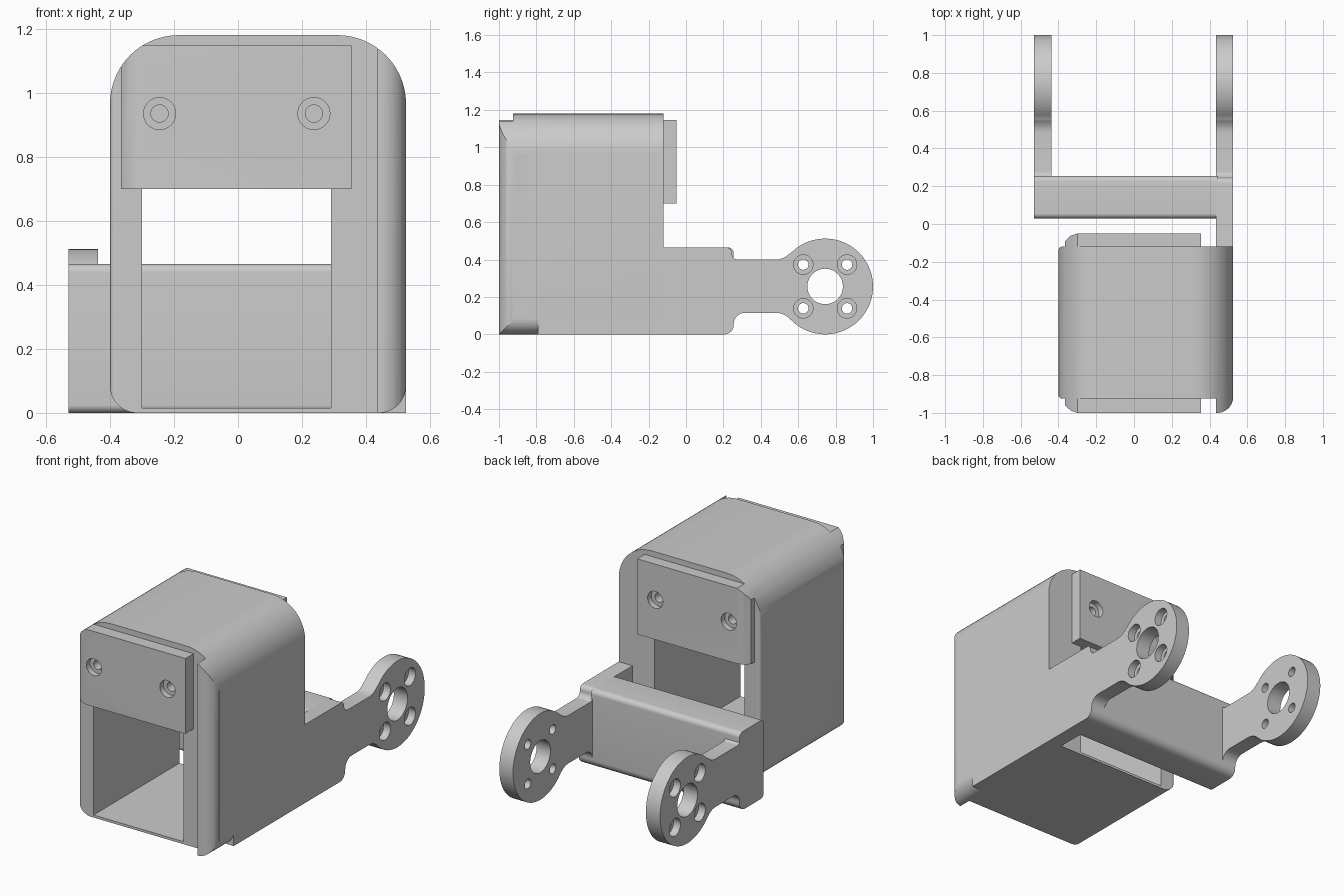
import bpy, bmesh
from math import sin, cos, radians
from mathutils import Vector

if "Cube" in bpy.data.objects:
    bpy.data.objects.remove(bpy.data.objects["Cube"])

grey = bpy.data.materials.new("light grey plastic")
grey.use_nodes = True
GREY = (0.6, 0.6, 0.6, 1)
grey.diffuse_color = GREY
grey.node_tree.nodes["Principled BSDF"].inputs["Base Color"].default_value = GREY


def arc(cx, cy, r, start, end, steps):
    """Points on a circular arc, angles in degrees."""
    angles = [radians(start + (end - start) * i / steps) for i in range(steps + 1)]
    return [(cx + r * cos(a), cy + r * sin(a)) for a in angles]


def rounded(corners, steps=10):
    """Polygon from (u, v, radius) corners; radius 0 keeps a corner sharp."""
    out = []
    for i, (u, v, r) in enumerate(corners):
        p = Vector((u, v))
        if r == 0:
            out.append((u, v))
            continue
        a = (Vector(corners[i - 1][:2]) - p).normalized()
        b = (Vector(corners[(i + 1) % len(corners)][:2]) - p).normalized()
        # Right-angled corners: the arc centre lies r along both edges
        c = p + (a + b) * r
        for k in range(steps + 1):
            t = radians(90 * k / steps)
            q = c - b * r * cos(t) - a * r * sin(t)
            out.append((q.x, q.y))
    return out


def prism(name, profile, axis, start, end):
    """Extrude a 2D profile along an axis; u, v are the other axes in order."""
    def place(u, v, w):
        return {"x": (w, u, v), "y": (u, w, v), "z": (u, v, w)}[axis]
    bm = bmesh.new()
    lower = [bm.verts.new(place(u, v, start)) for u, v in profile]
    upper = [bm.verts.new(place(u, v, end)) for u, v in profile]
    bm.faces.new(lower)
    bm.faces.new(upper)
    n = len(profile)
    for i in range(n):
        j = (i + 1) % n
        bm.faces.new((lower[i], lower[j], upper[j], upper[i]))
    bmesh.ops.recalc_face_normals(bm, faces=bm.faces)
    mesh = bpy.data.meshes.new(name)
    bm.to_mesh(mesh)
    bm.free()
    mesh.materials.append(grey)
    ob = bpy.data.objects.new(name, mesh)
    bpy.context.collection.objects.link(ob)
    return ob


def box(u0, v0, u1, v1):
    return [(u0, v0), (u1, v0), (u1, v1), (u0, v1)]


def combine(target, tool, operation):
    """Apply a boolean and remove the tool."""
    mod = target.modifiers.new("bool", "BOOLEAN")
    mod.object, mod.operation, mod.solver = tool, operation, "EXACT"
    bpy.context.view_layer.objects.active = target
    bpy.ops.object.modifier_apply(modifier=mod.name)
    bpy.data.objects.remove(tool)


def hole(target, axis, u, v, r, start, end):
    combine(target, prism("cutter", arc(u, v, r, 0, 350, 35), axis, start, end), "DIFFERENCE")


LEFT, RIGHT, INNER = 0.525, -0.53, 0.435
FRONT, BACK = -0.925, -0.12
outline = rounded([(-0.4, 0, 0.085), (LEFT, 0, 0.085), (LEFT, 1.18, 0.215), (-0.4, 1.18, 0.215)], 14)

# Housing with rounded shoulders and a rectangular tunnel
housing = prism("housing", outline, "y", FRONT, BACK)
plan = rounded([(-0.4, FRONT, 0.02), (LEFT, FRONT, 0), (LEFT, BACK, 0), (-0.4, BACK, 0.02)], 5)
combine(housing, prism("trim", plan, "z", -0.1, 1.3), "INTERSECT")
combine(housing, prism("tunnel", box(-0.3, 0.015, 0.29, 0.7), "y", -1.1, 0.1), "DIFFERENCE")

# Mounting plates on both ends, bevelled on the right edge
for name, base, tip in (("front_plate", FRONT, -1.0), ("back_plate", BACK, -0.05)):
    out = 1 if tip > base else -1
    plan = [(-0.365, base - out * 0.01), (0.355, base - out * 0.01), (0.355, tip),
            (-0.3, tip), (-0.335, tip - out * 0.012), (-0.365, tip - out * 0.04)]
    plate = prism(name, plan, "z", 0.7, 1.147)
    combine(plate, prism("trim", outline, "y", -1.1, 0.1), "INTERSECT")
    combine(housing, plate, "UNION")
    # Counterbored screw holes
    for x in (-0.245, 0.237):
        hole(housing, "y", x, 0.935, 0.05, tip + out * 0.02, tip - out * 0.035)
        hole(housing, "y", x, 0.935, 0.027, tip + out * 0.02, tip - out * 0.1)

# Lip running down the front of the left wall
lip = prism("front_lip", outline, "y", -1.0, -0.85)
plan = rounded([(INNER, -1, 0), (LEFT, -1, 0.085), (LEFT, -0.85, 0), (INNER, -0.85, 0)])
combine(lip, prism("trim", plan, "z", -0.1, 1.3), "INTERSECT")
combine(housing, lip, "UNION")

# Arm profile: stub, narrow neck, round horn
HY, HZ, HR = 0.744, 0.256, 0.256


def arm(name, start_y, x0, x1):
    lower_blend = arc(0.48, 0.012, 0.103, 90, 43, 6)
    horn = arc(HY, HZ, HR, -136, 136, 56)
    upper_blend = arc(0.48, 0.5, 0.1, -43, -90, 6)
    corners = [(start_y, 0, 0), (0.255, 0, 0.05), (0.255, 0.115, 0.06)]
    corners += [(y, z, 0) for y, z in lower_blend + horn + upper_blend]
    corners += [(0.245, 0.4, 0.033), (0.245, 0.465, 0.03), (start_y, 0.465, 0)]
    ob = prism(name, rounded(corners), "x", x0, x1)
    # Centre bore and four counterbored screw holes
    hole(ob, "x", HY, HZ, 0.095, -1, 1)
    outer = x1 if x1 > 0 else x0
    side = 1 if outer > 0 else -1
    for dy in (-0.117, 0.117):
        for dz in (-0.117, 0.117):
            hole(ob, "x", HY + dy, HZ + dz, 0.028, -1, 1)
            hole(ob, "x", HY + dy, HZ + dz, 0.052, outer + side * 0.05, outer - side * 0.045)
    return ob


left_arm = arm("left_arm", -0.79, INNER, LEFT)
right_arm = arm("right_arm", 0.15, RIGHT, -0.437)

# Crossbar joining the arms
bar_profile = rounded([(0.03, 0, 0.025), (0.255, 0, 0.05), (0.255, 0.465, 0.03), (0.03, 0.465, 0.025)])
crossbar = prism("crossbar", bar_profile, "x", RIGHT, INNER + 0.01)

# Smooth the curves, keep the edges crisp
for ob in (housing, left_arm, right_arm, crossbar):
    bpy.ops.object.select_all(action="DESELECT")
    ob.select_set(True)
    bpy.context.view_layer.objects.active = ob
    bpy.ops.object.shade_smooth_by_angle(angle=radians(30))
